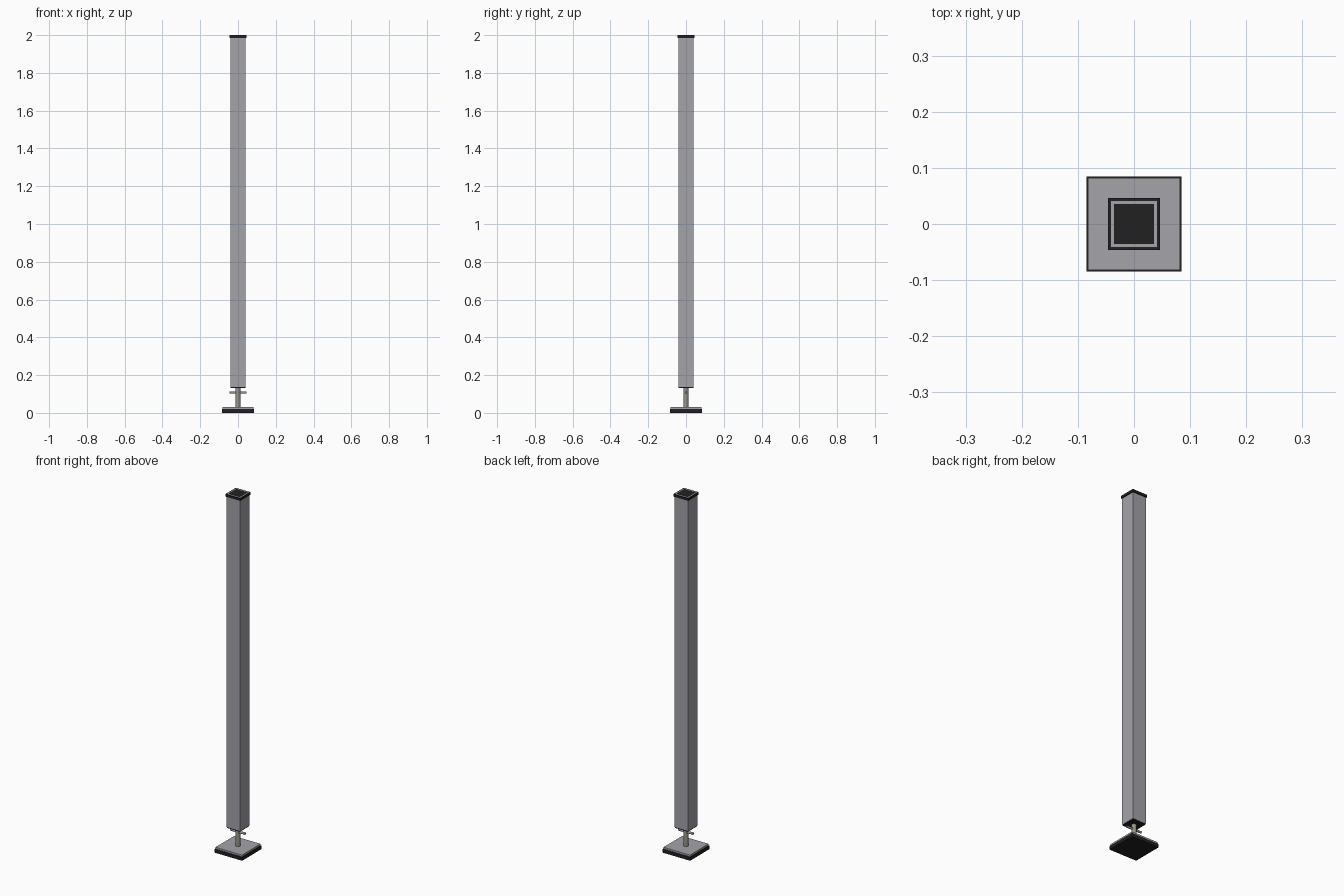
import bpy
from math import pi

cube = bpy.data.objects.get("Cube")
if cube:
    bpy.data.objects.remove(cube, do_unlink=True)


def material(name, rgb):
    m = bpy.data.materials.new(name)
    m.use_nodes = True
    m.diffuse_color = (*rgb, 1)
    m.node_tree.nodes["Principled BSDF"].inputs["Base Color"].default_value = (*rgb, 1)
    return m


GREY = material("painted grey", (0.37, 0.37, 0.40))
BLACK = material("black rubber", (0.015, 0.015, 0.015))
STEEL = material("warm steel", (0.32, 0.30, 0.25))


def finish(name, mesh, mat):
    obj = bpy.data.objects.new(name, mesh)
    bpy.context.collection.objects.link(obj)
    mesh.materials.append(mat)
    return obj


def square_box(name, half, z0, z1, mat):
    """Solid block with a square plan."""
    bpy.ops.mesh.primitive_cube_add(size=1, location=(0, 0, (z0 + z1) / 2))
    obj = bpy.context.object
    obj.name = name
    obj.scale = (2 * half, 2 * half, z1 - z0)
    obj.data.materials.append(mat)
    return obj


def square_tube(name, outer, inner, z0, z1, mat):
    """Hollow square section, open at both ends."""
    corners = [(-1, -1), (1, -1), (1, 1), (-1, 1)]
    loops = [(outer, z0), (outer, z1), (inner, z1), (inner, z0)]
    verts = [(x * r, y * r, z) for r, z in loops for x, y in corners]
    faces = []
    for a in range(4):
        b = (a + 1) % 4
        for i in range(4):
            j = (i + 1) % 4
            faces.append((a * 4 + i, a * 4 + j, b * 4 + j, b * 4 + i))
    mesh = bpy.data.meshes.new(name)
    mesh.from_pydata(verts, [], faces)
    return finish(name, mesh, mat)


def rod(name, radius, length, location, rotation, mat):
    bpy.ops.mesh.primitive_cylinder_add(vertices=32, radius=radius, depth=length,
                                        location=location, rotation=rotation)
    obj = bpy.context.object
    obj.name = name
    obj.data.materials.append(mat)
    bpy.ops.object.shade_smooth_by_angle()
    return obj


# Foot: rubber pad under a steel plate
square_box("foot_pad", 0.085, 0, 0.02, BLACK)
square_box("foot_plate", 0.082, 0.02, 0.03, GREY)

# Levelling screw with its cross pin
rod("levelling_screw", 0.013, 0.11, (0, 0, 0.083), (0, 0, 0), STEEL)
rod("cross_pin", 0.006, 0.09, (0, 0, 0.108), (0, pi / 2, 0), STEEL)

# Post with its end pieces
square_box("bottom_plate", 0.04, 0.133, 0.138, BLACK)
square_tube("post", 0.041, 0.036, 0.138, 2, GREY)
square_tube("top_collar", 0.046, 0.041, 1.986, 2, BLACK)
square_box("top_plug", 0.036, 1.98, 2, BLACK)
